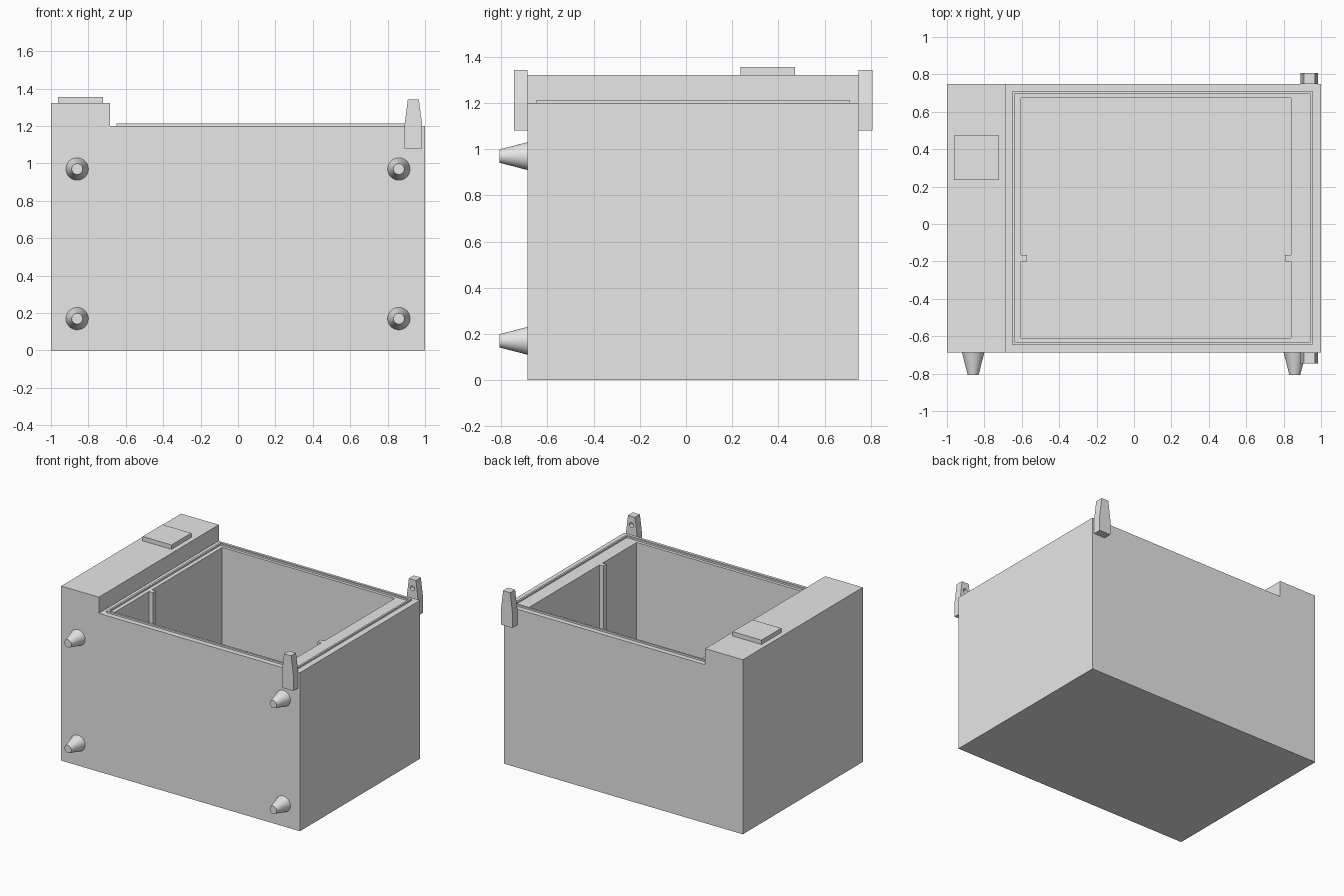
import bpy
import bmesh
import math
from mathutils import Matrix, Vector

cube = bpy.data.objects.get("Cube")
if cube:
    bpy.data.objects.remove(cube, do_unlink=True)

grey = bpy.data.materials.new("light grey")
grey.use_nodes = True
grey.diffuse_color = (0.8, 0.8, 0.8, 1)
grey.node_tree.nodes["Principled BSDF"].inputs["Base Color"].default_value = (0.8, 0.8, 0.8, 1)


def finish(bm, name):
    bmesh.ops.recalc_face_normals(bm, faces=bm.faces)
    mesh = bpy.data.meshes.new(name)
    bm.to_mesh(mesh)
    bm.free()
    mesh.materials.append(grey)
    obj = bpy.data.objects.new(name, mesh)
    bpy.context.collection.objects.link(obj)
    return obj


def prism(name, outline, axis, start, end):
    """Extrude a 2D outline along y (outline in x, z) or z (outline in x, y)."""
    bm = bmesh.new()
    verts = [bm.verts.new((a, start, b) if axis == "y" else (a, b, start)) for a, b in outline]
    face = bm.faces.new(verts)
    moved = bmesh.ops.extrude_face_region(bm, geom=[face])["geom"]
    offset = Vector((0, end - start, 0) if axis == "y" else (0, 0, end - start))
    bmesh.ops.translate(bm, vec=offset, verts=[v for v in moved if isinstance(v, bmesh.types.BMVert)])
    return finish(bm, name)


def rect(x0, x1, y0, y1):
    return [(x0, y0), (x1, y0), (x1, y1), (x0, y1)]


def cone(name, x, y, z, r1, r2, depth, sides):
    """Cone along y; r1 is the radius at its back, r2 at its front."""
    bm = bmesh.new()
    place = Matrix.Translation((x, y, z)) @ Matrix.Rotation(math.pi / 2, 4, "X")
    bmesh.ops.create_cone(bm, cap_ends=True, segments=sides, radius1=r1, radius2=r2,
                          depth=depth, matrix=place)
    return finish(bm, name)


def activate(obj):
    bpy.ops.object.select_all(action="DESELECT")
    obj.select_set(True)
    bpy.context.view_layer.objects.active = obj


def cut(obj, cutter):
    cutter.hide_render = True
    mod = obj.modifiers.new("cut", "BOOLEAN")
    mod.operation = "DIFFERENCE"
    mod.solver = "EXACT"
    mod.object = cutter
    activate(obj)
    bpy.ops.object.modifier_apply(modifier=mod.name)
    bpy.data.objects.remove(cutter, do_unlink=True)


FRONT, BACK, RIM = -0.687, 0.748, 1.2

# Stepped case, hollowed out with a guide rib left on each side wall
case = prism("case", [(-1, 0), (1, 0), (1, RIM), (-0.685, RIM), (-0.685, 1.322), (-1, 1.322)],
             "y", FRONT, BACK)
left, right, near, far = -0.605, 0.84, -0.61, 0.675
rib0, rib1, rib = -0.2, -0.165, 0.032
cavity = [(left, near), (right, near), (right, rib0), (right - rib, rib0), (right - rib, rib1),
          (right, rib1), (right, far), (left, far), (left, rib1), (left + rib, rib1),
          (left + rib, rib0), (left, rib0)]
cut(case, prism("cavity_cutter", cavity, "z", 0.08, 1.5))

# Thin raised sealing lip around the opening
lip = prism("sealing_lip", rect(-0.65, 0.955, -0.648, 0.711), "z", RIM - 0.01, RIM + 0.013)
cut(lip, prism("lip_cutter", rect(-0.635, 0.941, -0.633, 0.697), "z", 1, 1.5))

# Raised plate on the side housing
prism("top_plate", rect(-0.963, -0.722, 0.235, 0.472), "z", 1.315, 1.355)

# Tapered hinge brackets with a blind pin hole on the inner face
bracket = [(0.89, 1.08), (0.985, 1.08), (0.985, 1.2), (0.967, 1.342), (0.908, 1.342), (0.89, 1.2)]
for name, inner, outer in (("front", FRONT, -0.745), ("back", BACK, 0.807)):
    tab = prism(name + "_hinge_bracket", bracket, "y", inner, outer)
    cut(tab, cone("pin_hole_cutter", 0.9375, inner, 1.275, 0.018, 0.018, 0.07, 24))

# Four tapered feet on the front panel
for side, x in (("right", -0.86), ("left", 0.86)):
    for level, z in (("lower", 0.17), ("upper", 0.97)):
        foot = cone(f"{level}_{side}_foot", x, (FRONT - 0.807) / 2, z, 0.06, 0.029, 0.12, 48)
        activate(foot)
        bpy.ops.object.shade_smooth_by_angle(angle=math.radians(30))
